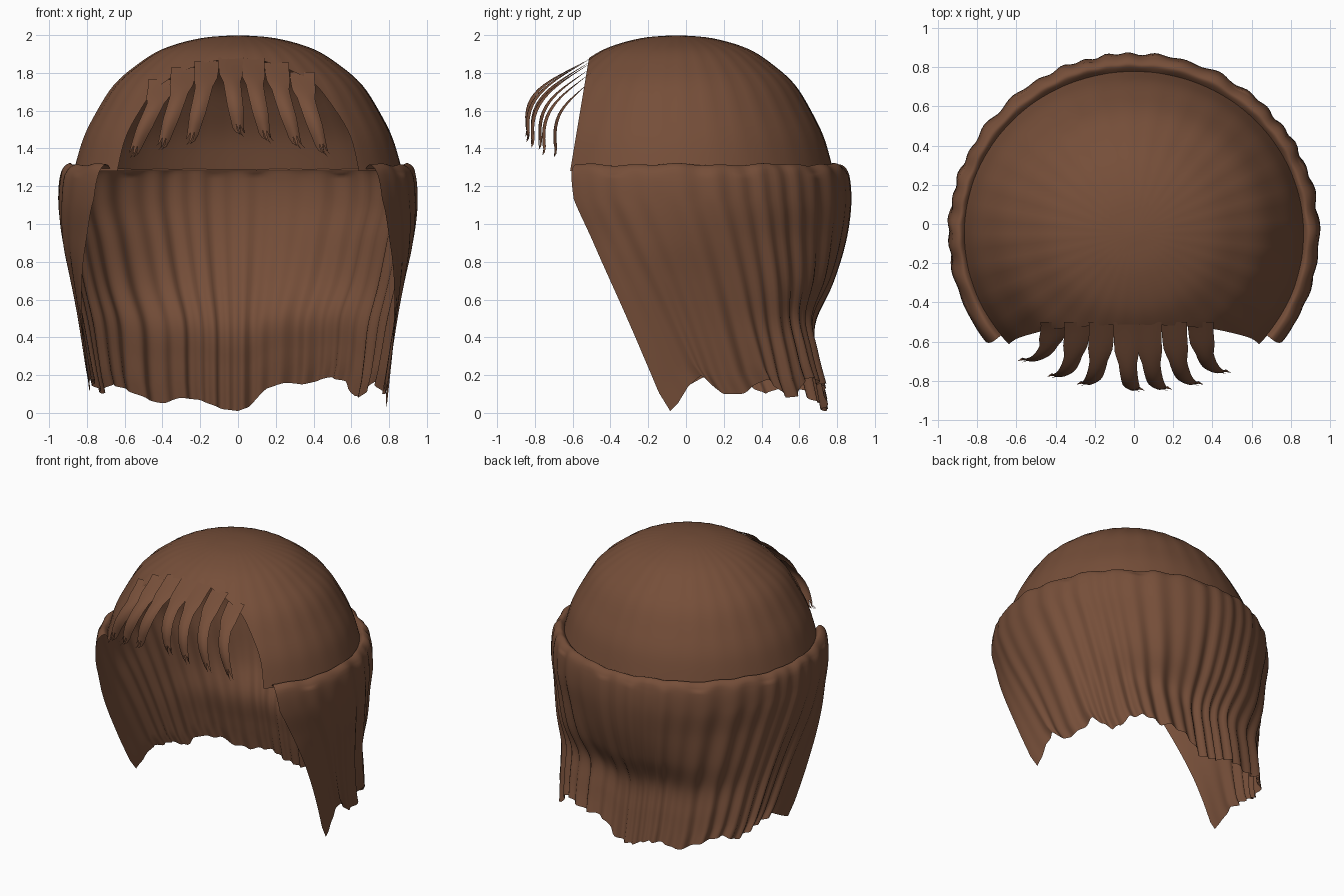
import bpy, bmesh, math
from mathutils import Vector

cube = bpy.data.objects.get("Cube")
if cube:
    bpy.data.objects.remove(cube)

brown = bpy.data.materials.new("chestnut_brown")
brown.use_nodes = True
COLOUR = (0.18, 0.077, 0.041, 1)
brown.diffuse_color = COLOUR
brown.node_tree.nodes["Principled BSDF"].inputs["Base Color"].default_value = COLOUR
brown.node_tree.nodes["Principled BSDF"].inputs["Roughness"].default_value = 0.8

CY = -0.05  # centre of the head in y


def finish(name, bm):
    mesh = bpy.data.meshes.new(name)
    bm.to_mesh(mesh)
    bm.free()
    obj = bpy.data.objects.new(name, mesh)
    bpy.context.collection.objects.link(obj)
    mesh.materials.append(brown)
    for p in mesh.polygons:
        p.use_smooth = True
    return obj


def add_grid(bm, rows, closed=False):
    """Skin a list of equally long rows of points."""
    vs = [[bm.verts.new(p) for p in row] for row in rows]
    n = len(rows[0])
    for a, b in zip(vs, vs[1:]):
        for i in range(n if closed else n - 1):
            j = (i + 1) % n
            bm.faces.new((a[i], b[i], b[j], a[j]))


def lookup(table, x):
    """Smoothly eased value between the (x, value) pairs of a rising table."""
    if x <= table[0][0]:
        return table[0][1]
    for (x0, y0), (x1, y1) in zip(table, table[1:]):
        if x <= x1:
            t = (x - x0) / (x1 - x0)
            return y0 + (y1 - y0) * t
    return table[-1][1]


def spline(keys, t):
    """Catmull-Rom through equally spaced keys, t from 0 to len - 1."""
    i = min(int(t), len(keys) - 2)
    f = t - i
    k = [Vector(keys[max(0, min(len(keys) - 1, i + d))]) for d in (-1, 0, 1, 2)]
    return 0.5 * (2 * k[1] + (k[2] - k[0]) * f
                  + (2 * k[0] - 5 * k[1] + 4 * k[2] - k[3]) * f ** 2
                  + (3 * k[1] - k[0] - 3 * k[2] + k[3]) * f ** 3)


# Crown: a lathed dome, cut open at the face
DOME = [(0, 2), (0.2, 1.983), (0.4, 1.925), (0.55, 1.83), (0.66, 1.73),
        (0.75, 1.59), (0.82, 1.45), (0.87, 1.28)]
SQUASH = 0.955

bm = bmesh.new()
rows = []
for s in range(1, 43):
    r, z = spline(DOME, s / 6)
    ring = []
    for i in range(128):
        a = math.tau * i / 128
        rr = r + 0.003 * math.sin(a * 32) * math.sin(math.pi * s / 42)
        ring.append((rr * math.cos(a), CY + rr * SQUASH * math.sin(a), z))
    rows.append(ring)
add_grid(bm, rows, closed=True)
bm.verts.ensure_lookup_table()
bm.faces.new(bm.verts[:128])
bmesh.ops.bisect_plane(bm, geom=bm.verts[:] + bm.edges[:] + bm.faces[:],
                       plane_co=(0, -0.61, 1.3), plane_no=(0, -1, 0.167),
                       clear_outer=True)
bmesh.ops.recalc_face_normals(bm, faces=bm.faces[:])
finish("crown", bm)

# Hanging hair: a horseshoe shell with a rolled rim, a nape and a ragged hem
# keys: height, half width, half depth, squareness
SHELL = [(1.28, 0.855, 0.82, 2), (1.315, 0.89, 0.865, 2), (1.26, 0.935, 0.91, 2),
         (1.1, 0.945, 0.92, 2), (0.9, 0.925, 0.89, 2), (0.68, 0.88, 0.82, 2.3),
         (0.45, 0.84, 0.72, 2.7), (0.22, 0.81, 0.745, 2.9), (0, 0.785, 0.785, 3)]
FRONT = [(0, -0.09), (0.1, -0.16), (0.28, -0.24), (0.47, -0.32),
         (0.81, -0.46), (1.13, -0.59), (1.3, -0.615)]
# hem height against the angle round the head, left tip to right tip
HEM = [(-3, 0.01), (0, 0.05), (4, 0.14), (9, 0.2), (17, 0.1), (24, 0.1), (33, 0.18),
       (42, 0.08), (46, 0.09), (50, 0.17), (56, 0.19), (65, 0.15), (72, 0.16),
       (79, 0.13), (86, 0.03), (90, 0.01), (96, 0.02), (105, 0.07), (112, 0.08),
       (118, 0.05), (124, 0.07), (131, 0.12), (140, 0.15), (147, 0.1), (156, 0.16),
       (170, 0.19), (178, 0.13), (183, 0.1)]
COLS, STEPS, RIM = 190, 6, 1.26

bm = bmesh.new()
rows = []
for s in range((len(SHELL) - 1) * STEPS + 1):
    zk, rx, ry, n = spline(SHELL, s / STEPS)
    drop = max(0.0, (RIM - zk) / RIM)
    start = math.asin((lookup(FRONT, zk) - CY) / 0.93)
    row = []
    for c in range(COLS + 1):
        u = c / COLS
        a = start + (math.pi - 2 * start) * u
        hem = lookup(HEM, -3 + 186 * u)
        z = zk + hem * drop ** 2
        # locks are deeper towards the hem, and fade out at the front edges
        fade = min(1, 8 * u, 8 * (1 - u))
        wave = math.sin(u * 180 + 2 * math.sin(u * 23)) + 0.6 * math.sin(u * 97 + 1)
        ripple = fade * wave * (0.005 + 0.010 * drop)
        if s < STEPS * 2:
            ripple *= s / (STEPS * 2)
            z += 0.008 * math.sin(u * 75) * math.sin(u * 31) * s / STEPS
        ca, sa = math.cos(a), math.sin(a)
        r = (abs(ca / rx) ** n + abs(sa / ry) ** n) ** (-1 / n) + ripple
        row.append((r * ca, CY + r * sa, z))
    rows.append(row)
add_grid(bm, rows)
bmesh.ops.recalc_face_normals(bm, faces=bm.faces[:])
finish("hanging_hair", bm)


# Fringe: curved locks that each split into three points
def dome_height(x, y):
    r = math.hypot(x, (y - CY) / SQUASH)
    return lookup(DOME, r)


def bezier(p, t):
    q = 1 - t
    return p[0] * q ** 3 + 3 * p[1] * q * q * t + 3 * p[2] * q * t * t + p[3] * t ** 3


# root x, tip x, tip y, tip z
LOCKS = [(-0.41, -0.54, -0.70, 1.42), (-0.29, -0.39, -0.78, 1.46),
         (-0.165, -0.24, -0.82, 1.49), (-0.04, 0.0, -0.85, 1.53),
         (0.075, 0.14, -0.845, 1.50), (0.205, 0.30, -0.82, 1.47),
         (0.34, 0.44, -0.76, 1.43)]
WIDTH = [(0, 0.066), (0.3, 0.062), (0.42, 0.046), (0.8, 0.042), (1, 0.03)]

for k, (x0, x1, y1, z1) in enumerate(LOCKS):
    bm = bmesh.new()
    root = Vector((x0, -0.50, dome_height(x0, -0.50) + 0.002))
    reach = y1 + 0.5
    path = [root,
            Vector((x0, -0.5 + reach * 0.55, root.z - 0.11)),
            Vector((x0 + (x1 - x0) * 0.4, y1 - 0.02, z1 + 0.2)),
            Vector((x1, y1, z1))]
    rows = []
    for s in range(15):
        t = s / 14
        p, w = bezier(path, t), lookup(WIDTH, t)
        arch = 0.018 * t
        rows.append([p + Vector((w * e, arch * e * e, -arch * e * e))
                     for e in (-1, -0.67, -0.33, 0, 0.33, 0.67, 1)])
    add_grid(bm, rows)
    # split points, hooked outwards
    side = 1 if x1 >= 0 else -1
    last = rows[-1]
    for j, length in enumerate((0.05, 0.075, 0.06)):
        strip = [last[2 * j], last[2 * j + 1], last[2 * j + 2]]
        mid = strip[1] + Vector((side * 0.012, 0, -length * 0.6))
        tip = strip[1] + Vector((side * 0.035, -0.008, -length))
        add_grid(bm, [strip, [mid + (q - strip[1]) * 0.5 for q in strip]])
        end = [mid + (q - strip[1]) * 0.5 for q in strip]
        bm.faces.new([bm.verts.new(q) for q in (end[0], tip, end[2])])
    bmesh.ops.remove_doubles(bm, verts=bm.verts[:], dist=0.0005)
    bmesh.ops.recalc_face_normals(bm, faces=bm.faces[:])
    finish(f"fringe_lock_{k + 1}", bm)
